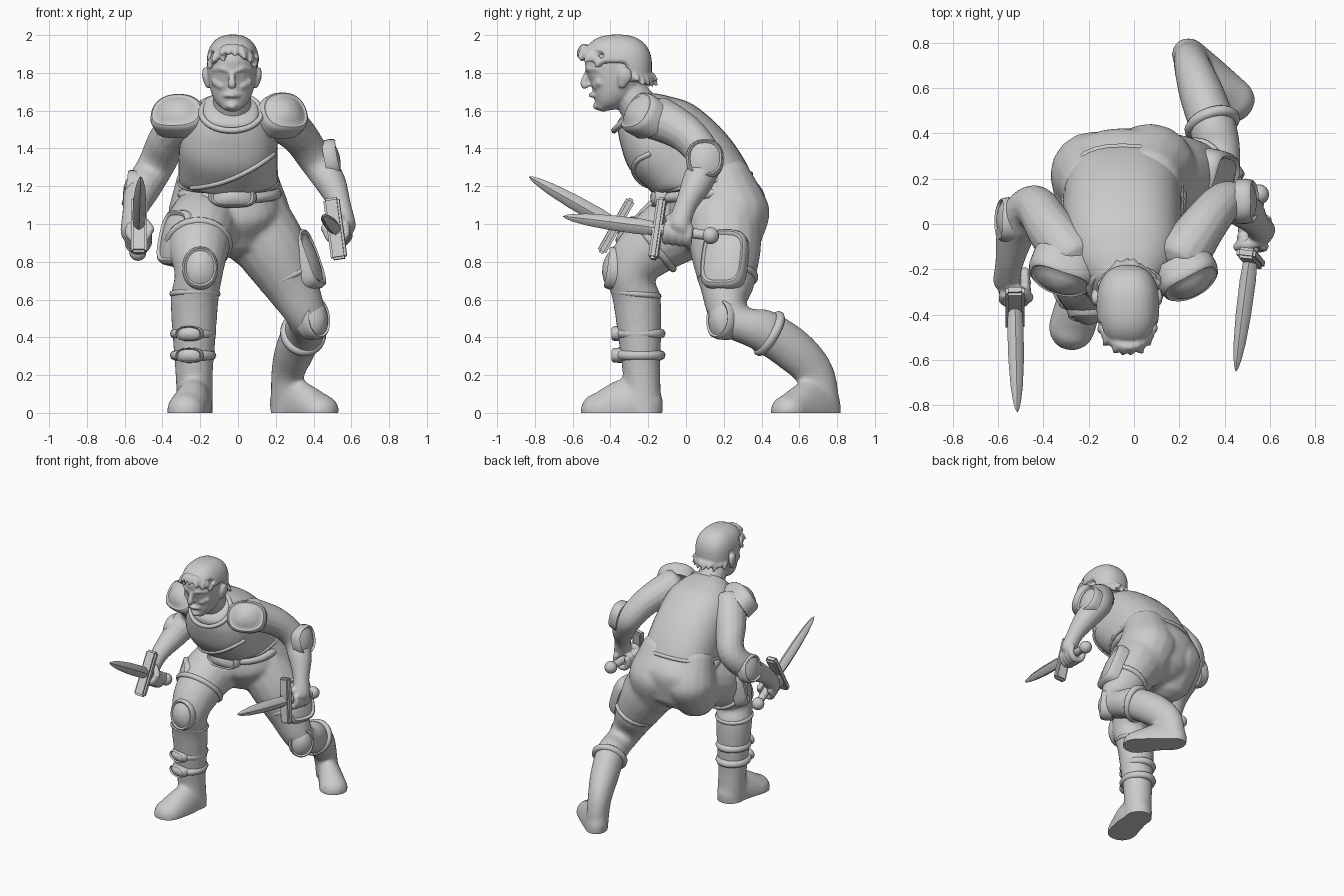
import bpy, bmesh, math, random
from mathutils import Vector, Matrix

random.seed(4)
cube = bpy.data.objects.get("Cube")
if cube:
    bpy.data.objects.remove(cube)

grey = bpy.data.materials.new("plain grey")
grey.use_nodes = True
grey.diffuse_color = (0.6, 0.6, 0.6, 1)
grey.node_tree.nodes["Principled BSDF"].inputs["Base Color"].default_value = grey.diffuse_color


def make(name, bm, voxel=0, smooth=4, angle=50):
    """Turn a bmesh into a shaded object, optionally fusing its pieces."""
    bmesh.ops.recalc_face_normals(bm, faces=bm.faces)
    mesh = bpy.data.meshes.new(name)
    bm.to_mesh(mesh)
    bm.free()
    mesh.materials.append(grey)
    obj = bpy.data.objects.new(name, mesh)
    bpy.context.collection.objects.link(obj)
    if voxel:
        remesh = obj.modifiers.new("fuse", 'REMESH')
        remesh.mode = 'VOXEL'
        remesh.voxel_size = voxel
        remesh.use_smooth_shade = True
        soften = obj.modifiers.new("soften", 'SMOOTH')
        soften.iterations = smooth
    bpy.ops.object.select_all(action='DESELECT')
    bpy.context.view_layer.objects.active = obj
    obj.select_set(True)
    if voxel:
        bpy.ops.object.shade_smooth()
    else:
        bpy.ops.object.shade_smooth_by_angle(angle=math.radians(angle))
    return obj


def spline(a, b, c, d, u):
    return b + 0.5 * u * (c - a + u * (2 * a - 5 * b + 4 * c - d + u * (3 * (b - c) + d - a)))


def rounded(a, square):
    """Point on a unit circle pushed towards a rounded square."""
    return [math.copysign(abs(f(a)) ** (2 / square), f(a)) for f in (math.cos, math.sin)]


def skin(bm, rings, closed=False):
    """Bridge rings of points into a capped tube."""
    loops = [[bm.verts.new(p) for p in ring] for ring in rings]
    n = len(loops[0])
    for a, b in zip(loops, loops[1:] + loops[:1] if closed else loops[1:]):
        for i in range(n):
            j = (i + 1) % n
            bm.faces.new((a[i], a[j], b[j], b[i]))
    if not closed:
        bm.faces.new(loops[0])
        bm.faces.new(loops[-1])


def loft(bm, pts, n=16, cap=0.6, start=None, steps=5, closed=False, square=2):
    """Smooth tube through (x, y, z, radius[, second radius]) stations."""
    pts = [tuple(p[:4]) + (p[-1],) for p in pts]
    k = len(pts)
    at = lambda i: pts[i % k] if closed else pts[max(0, min(k - 1, i))]
    tans = [(Vector(at(i + 1)[:3]) - Vector(at(i - 1)[:3])).normalized() for i in range(k)]
    if start:
        tans[0] = Vector(start).normalized()
    stations = []
    for i in range(k if closed else k - 1):
        for s in range(steps):
            u = s / steps
            row = [spline(*q, u) for q in zip(at(i - 1), at(i), at(i + 1), at(i + 2))]
            stations.append((Vector(row[:3]), tans[i].lerp(tans[(i + 1) % k], u), *row[3:]))
    if not closed:
        stations.append((Vector(pts[-1][:3]), tans[-1], *pts[-1][3:]))
        for end, sign in ((0, -1), (-1, 1)):
            c, t, rx, ry = stations[end]
            extra = []
            for a in (0.5, 1.0, 1.4):
                w = math.cos(a)
                extra.append((c + t * sign * min(rx, ry) * cap * math.sin(a), t, rx * w, ry * w))
            stations = extra[::-1] + stations if sign < 0 else stations + extra
    side = Vector((1, 0, 0)) if abs(stations[0][1].x) < 0.9 else Vector((0, 1, 0))
    rings = []
    for c, t, rx, ry in stations:
        t = t.normalized()
        side = (side - t * side.dot(t)).normalized()
        up = t.cross(side)
        turn = [rounded(math.tau * i / n, square) for i in range(n)]
        rings.append([c + side * rx * x + up * ry * y for x, y in turn])
    skin(bm, rings, closed)


def frame(normal, up=(0, 0, 1)):
    n = Vector(normal).normalized()
    v = Vector(up)
    v = (v - n * v.dot(n)).normalized()
    return v.cross(n), v, n


def band(name, centre, axis, rx, ry, thick=0.02, square=2):
    """Strap or hem running round a limb."""
    u, v, _ = frame(axis, (0, 1, 0.1))
    bm = bmesh.new()
    turn = [rounded(math.tau * i / 32, square) for i in range(32)]
    loft(bm, [(*(Vector(centre) + u * rx * x + v * ry * y), thick) for x, y in turn], n=8, steps=1, closed=True)
    return make(name, bm)


def pad(name, centre, normal, w, h, bulge=0.03, thick=0.05, up=(0, 0, 1), square=2.4, bend=1.5):
    """Domed armour plate with a raised rim, wrapped round the limb."""
    u, v, n = frame(normal, up)
    rim = 0.012
    profile = [(0.02, bulge), (0.3, bulge * 0.9), (0.6, bulge * 0.6), (0.78, bulge * 0.25),
               (0.82, rim), (0.88, rim * 1.5), (0.95, rim), (1, -rim), (0.98, -thick), (0.05, -thick)]
    rings = []
    for s, height in profile:
        ring = []
        for i in range(32):
            x, y = rounded(math.tau * i / 32, square)
            x, y = x * w * s, y * h * s
            ring.append(Vector(centre) + u * x + v * y + n * (height - bend * x * x - bend * y * y / 3))
        rings.append(ring)
    bm = bmesh.new()
    skin(bm, rings)
    return make(name, bm)


# Trousers and boots, fused into one skin with flat soles
bm = bmesh.new()
loft(bm, [(-.045, .12, 1.2, .235, .22), (-.05, .165, 1.08, .28, .265), (-.04, .19, .96, .22, .22)], n=24, square=2.3)
loft(bm, [(.06, .2, 1.2, .17), (.07, .24, 1.06, .205), (.1, .22, .93, .18)], cap=1)
loft(bm, [(-.18, .18, 1.19, .16), (-.18, .22, 1.06, .19), (-.19, .16, .95, .17)], cap=1)
loft(bm, [(-.15, .14, 1.04, .19), (-.2, -.06, .97, .187), (-.21, -.24, .83, .152), (-.21, -.29, .72, .127),
          (-.23, -.26, .6, .128), (-.232, -.245, .4, .115), (-.232, -.235, .2, .1), (-.225, -.22, -.03, .095)])
loft(bm, [(.08, .2, 1.02, .2), (.19, .21, .85, .187), (.29, .22, .66, .142), (.365, .24, .5, .105),
          (.355, .4, .44, .105, .115), (.3, .57, .33, .1, .118), (.26, .69, .19, .082, .105), (.255, .73, -.03, .078, .095)])
loft(bm, [(-.225, -.21, .05, .09, .12), (-.24, -.33, .03, .1, .15), (-.275, -.46, .01, .105, .1)], cap=1)
loft(bm, [(.24, .745, .05, .075, .12), (.325, .66, .03, .085, .15), (.44, .54, .01, .102, .09)], cap=1)
trousers = make("trousers_and_boots", bm, 0.014, 10)
bm = bmesh.new()
bm.from_object(trousers, bpy.context.evaluated_depsgraph_get())
cut = bmesh.ops.bisect_plane(bm, geom=bm.verts[:] + bm.edges[:] + bm.faces[:], plane_co=(0, 0, 0),
                             plane_no=(0, 0, 1), clear_inner=True)
bmesh.ops.holes_fill(bm, edges=[g for g in cut["geom_cut"] if isinstance(g, bmesh.types.BMEdge)])
trousers.modifiers.clear()
bm.to_mesh(trousers.data)
bm.free()
bpy.ops.object.select_all(action='DESELECT')
bpy.context.view_layer.objects.active = trousers
trousers.select_set(True)
bpy.ops.object.shade_smooth_by_angle(angle=math.radians(50))

# Vest with hem, collar and a diagonal fold across the front
bm = bmesh.new()
loft(bm, [(-.05, .11, 1.22, .262, .24), (-.053, 0, 1.34, .262, .25), (-.05, -.13, 1.46, .255, .24),
          (-.04, -.22, 1.55, .21, .18), (-.035, -.28, 1.61, .14, .12)],
     n=36, cap=0.15, start=(0, -.2, 1), steps=8, square=2.5)
vest = make("vest", bm)
bpy.context.view_layer.update()
fold = []
for i in range(15):
    s = i / 14
    hit, spot, _, _ = vest.ray_cast(Vector((.19 - .47 * s, -1, 1.19 + .18 * (1 - s) ** 2)), Vector((0, 1, 0)))
    if hit:
        fold.append((*spot, .014))
bm = bmesh.new()
loft(bm, fold, n=8, steps=2)
make("vest_fold", bm)
band("vest_hem", (-.05, .11, 1.22), (0, -.2, 1), .258, .236, .014, 2.5)
band("collar", (-.035, -.285, 1.59), (0, -.7, .7), .16, .135, .016)
band("belt", (-.045, .115, 1.16), (0, -.1, 1), .25, .24, .028)
pad("belt_buckle", (-.03, -.165, 1.145), (0, -1, .1), .128, .056, .025, square=2.8)


# Arms ending in fists, each closed round a dagger
def arm(side, path, guard, tip, guard_up):
    guard, tip, out = Vector(guard), Vector(tip), Vector((path[-1][0], 0, 0)).normalized()
    d = (tip - guard).normalized()
    down = frame(d, (0, 0, -1))[1]
    grip = guard - d * .11
    bm = bmesh.new()
    loft(bm, path + [(*(grip + out * .035 - down * .035), .055, .065), (*(grip + out * .035), .035, .06)])
    for i in range(4):
        base = grip + d * (i - 1.5) * .039
        arc = [base + out * .053 * math.cos(a) + down * .058 * math.sin(a) for a in (-.6, .3, 1.2, 2.1, 3, 3.7)]
        loft(bm, [(*p, .023) for p in arc], n=8, steps=3)
    thumb = [grip + d * .05 - down * .065 + out * .02, grip + d * .06 - down * .055 - out * .03,
             grip + d * .06 - out * .065]
    loft(bm, [(*p, .024) for p in thumb], n=8)
    make(side + "_arm", bm, 0.009, 3)

    u, v, _ = frame(d, guard_up)
    bm = bmesh.new()
    rings = []
    for s, w in ((0, .85), (.2, 1), (.5, .95), (.75, .75), (.9, .48), (.97, .25), (1, .04)):
        c = guard + (tip - guard) * s
        turn = [rounded(math.tau * i / 8, 1.6) for i in range(8)]
        rings.append([c + v * .042 * w * x + u * .036 * w * y for x, y in turn])
    skin(bm, rings)
    make(side + "_blade", bm, angle=40)
    bm = bmesh.new()
    place = Matrix.Translation(guard) @ Matrix((u, v, d)).transposed().to_4x4()
    bmesh.ops.create_cube(bm, size=1, matrix=place @ Matrix.Diagonal((.085, .33, .048, 1)))
    bmesh.ops.bevel(bm, geom=bm.edges[:], offset=.012, segments=2, affect='EDGES')
    make(side + "_guard", bm)
    bm = bmesh.new()
    loft(bm, [(*guard, .03), (*(guard - d * .25), .027)], n=12, cap=.1)
    bmesh.ops.create_uvsphere(bm, u_segments=16, v_segments=10, radius=.045,
                              matrix=Matrix.Translation(guard - d * .285))
    make(side + "_grip", bm)


arm("right", [(-.27, -.15, 1.55, .12), (-.37, -.02, 1.44, .107), (-.44, .075, 1.3, .097),
              (-.51, 0, 1.18, .094), (-.55, -.17, 1.06, .062)], (-.525, -.37, .99), (-.515, -.83, 1.25), (0, .5, .85))
arm("left", [(.21, -.15, 1.56, .12), (.32, .01, 1.47, .1), (.41, .1, 1.34, .09),
             (.49, .06, 1.22, .082), (.54, 0, 1.1, .058)], (.515, -.15, .975), (.45, -.65, 1.04), (-.15, 0, 1))

# Armour plates
pad("right_pauldron", (-.33, -.25, 1.597), (-.25, -.75, .5), .15, .11, .045, .09)
pad("left_pauldron", (.255, -.265, 1.597), (.4, -.75, .45), .14, .115, .045, .09)
pad("right_elbow_pad", (-.585, .02, 1.19), (-1, .05, .2), .1, .1, .02)
pad("left_elbow_pad", (.52, .1, 1.35), (1, 0, .2), .1, .105, .02)
pad("right_knee_pad", (-.2, -.408, .77), (0, -1, .15), .095, .115, .035, .07, square=2.1)
pad("left_knee_pad", (.425, .17, .5), (.7, -.7, .1), .09, .11, .035, .07, square=2.1)
pad("right_thigh_pad", (-.355, -.2, .935), (-.8, -.6, .25), .12, .15, .015, .07, square=3.5)
pad("left_thigh_pad", (.4, .19, .825), (.9, -.28, .35), .125, .165, .015, .06, square=3.5)

# Straps and cuffs
band("right_thigh_strap", (-.21, -.17, .89), (0, -.75, -.6), .162, .162)
band("right_knee_hem", (-.228, -.265, .63), (0, .1, 1), .12, .12, .016)
band("left_thigh_strap", (.265, .22, .72), (.4, 0, -.85), .143, .143)
band("left_shin_cuff", (.345, .44, .42), (-.25, .8, -.45), .1, .11, .025)
for label, z in (("upper", .42), ("lower", .305)):
    band(label + "_shin_strap", (-.238, -.243, z), (0, 0, 1), .096, .108, .027)
    pad(label + "_shin_buckle", (-.26, -.37, z), (-.2, -1, 0), .075, .04, .02)

# Head, neck and face
X = -.032
bm = bmesh.new()
loft(bm, [(X, -.22, 1.58, .11), (X, -.32, 1.72, .09)])
loft(bm, [(X, -.45, 1.62, .052, .035), (X, -.425, 1.655, .088, .08), (X, -.39, 1.71, .114, .125),
          (X, -.375, 1.79, .128, .155), (X, -.37, 1.87, .13, .165), (X, -.37, 1.94, .1, .13)], n=24)
loft(bm, [(X, -.52, 1.81, .014), (X, -.54, 1.75, .02), (X, -.53, 1.733, .025)], n=10)
loft(bm, [(X - .04, -.48, 1.68, .01), (X, -.505, 1.682, .013), (X + .04, -.48, 1.68, .01)], n=8)
loft(bm, [(X, -.465, 1.635, .035), (X, -.455, 1.625, .03)], n=10)
for s in (-1, 1):
    loft(bm, [(X + s * .1, -.465, 1.82, .014), (X + s * .05, -.515, 1.822, .015), (X + s * .02, -.523, 1.81, .01)], n=8)
    loft(bm, [(X + s * .125, -.34, 1.73, .015, .02), (X + s * .14, -.325, 1.78, .018, .04),
              (X + s * .14, -.32, 1.82, .015, .03)], n=10)
    loft(bm, [(X + s * .085, -.45, 1.755, .03), (X + s * .05, -.475, 1.73, .025)], n=8)
make("head", bm, 0.008, 3)

# Hair cap tucked in under the hairline, with a ragged fringe
bm = bmesh.new()
centre = Vector((X + .005, -.365, 1.835))
bmesh.ops.create_uvsphere(bm, u_segments=40, v_segments=28, radius=1)
for vert in bm.verts:
    p = Vector([math.copysign(abs(c) ** .82, c) for c in vert.co])
    p = Vector((p.x * .14, p.y * .185, p.z * .168))
    hairline = -.1 if p.y > .06 else .01 if p.y > -.08 else .07
    vert.co = centre + (p if p.z > hairline else p * .75)
for i in range(34):
    a = math.tau * i / 34
    front = max(0, -math.sin(a))
    root = centre + Vector((.125 * math.cos(a), .17 * math.sin(a), -.05 + .15 * front))
    swing = Vector((.02 * math.cos(a) + random.uniform(-.02, .02), .035 * math.sin(a), -.05 + random.uniform(0, .04)))
    if abs(math.cos(a)) < .93:
        loft(bm, [(*root, .026), (*(root + swing * .6), .022), (*(root + swing * 1.2), .007)], n=8, steps=3)
make("hair", bm, 0.008, 2)
